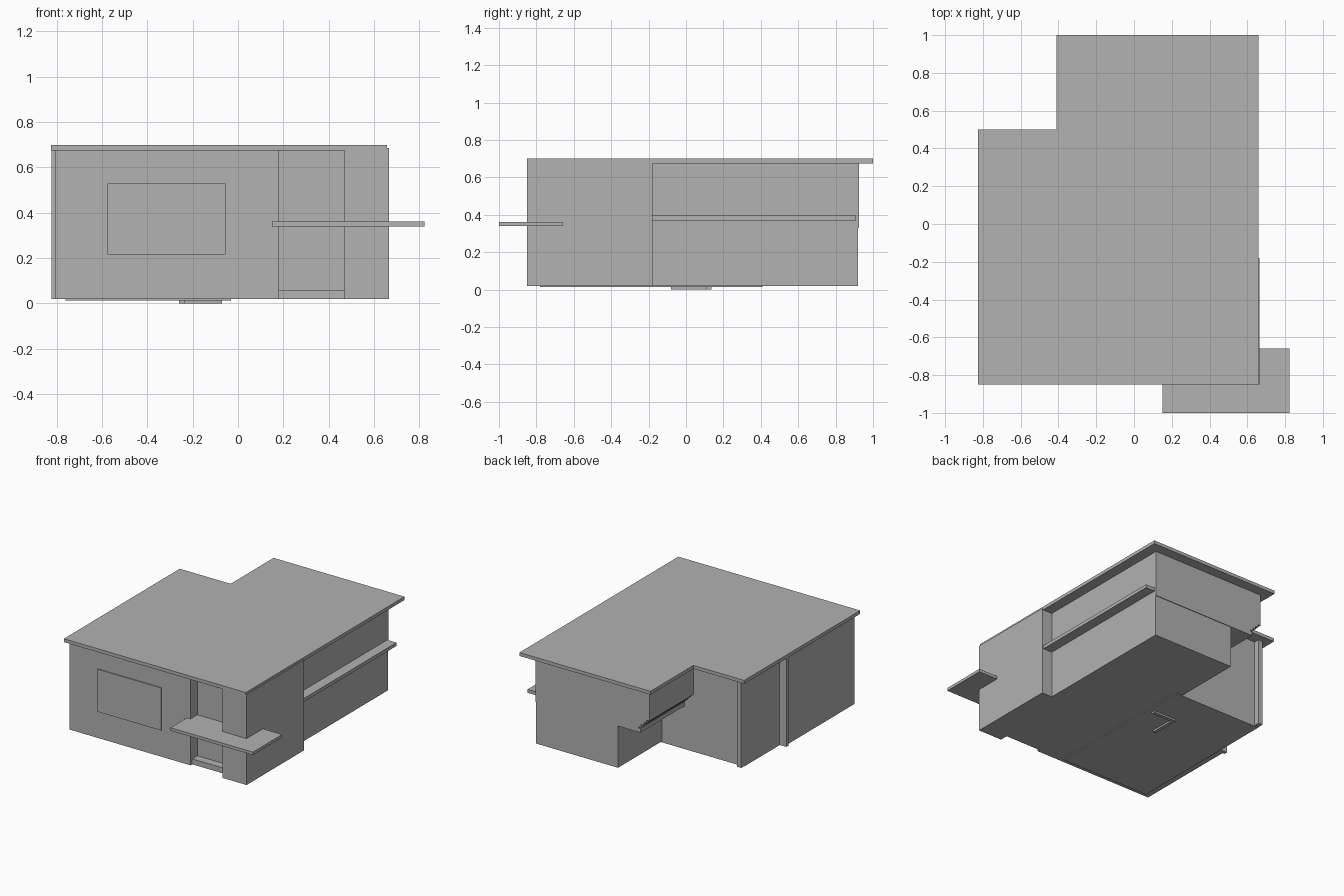
import bpy, bmesh
from mathutils import Vector

cube = bpy.data.objects.get("Cube")
if cube:
    bpy.data.objects.remove(cube, do_unlink=True)

grey = bpy.data.materials.new("plain_grey")
grey.use_nodes = True
GREY = (0.445, 0.445, 0.445, 1)
grey.diffuse_color = GREY
grey.node_tree.nodes["Principled BSDF"].inputs["Base Color"].default_value = GREY


def prism(name, outline, lo, hi, axis="z"):
    """Extrude an outline along z (xy outline) or along y (xz outline)."""
    bm = bmesh.new()
    pts = [(a, b, lo) if axis == "z" else (a, lo, b) for a, b in outline]
    face = bm.faces.new([bm.verts.new(p) for p in pts])
    new = bmesh.ops.extrude_face_region(bm, geom=[face])["geom"]
    move = Vector((0, 0, hi - lo)) if axis == "z" else Vector((0, hi - lo, 0))
    bmesh.ops.translate(bm, vec=move, verts=[v for v in new if isinstance(v, bmesh.types.BMVert)])
    bmesh.ops.recalc_face_normals(bm, faces=bm.faces)
    mesh = bpy.data.meshes.new(name)
    bm.to_mesh(mesh)
    bm.free()
    mesh.materials.append(grey)
    obj = bpy.data.objects.new(name, mesh)
    bpy.context.collection.objects.link(obj)
    return obj


def box(name, x0, x1, y0, y1, z0, z1):
    return prism(name, [(x0, y0), (x1, y0), (x1, y1), (x0, y1)], z0, z1)


# Walls: one footprint with the entrance niche, side recess and rear notch
prism("walls", [(0.6, -0.73), (0.6, -0.18), (0.58, -0.18), (0.58, 0.92), (-0.09, 0.92),
                (-0.09, 0.41), (-0.73, 0.41), (-0.73, 0.45), (-0.765, 0.45),
                (-0.765, -0.02), (-0.805, -0.02), (-0.805, -0.81),
                (0.18, -0.81), (0.18, -0.73)], 0.02, 0.68)
box("corner_block", 0.47, 0.665, -0.85, -0.18, 0.02, 0.685)
box("side_fin", -0.822, -0.7, -0.02, 0.005, 0.02, 0.68)

# Flat roof with a stepped rear corner
prism("roof", [(-0.825, -0.85), (0.658, -0.85), (0.658, 1.0), (-0.41, 1.0),
               (-0.41, 0.5), (-0.825, 0.5)], 0.675, 0.70)

# Upper rear storey overhanging the notch, with a stepped lower edge
edge = [(-0.26, 0.33), (-0.26, 0.37)]
STEPS = 4
for i in range(STEPS):
    z = 0.37 + i * 0.022
    x = -0.26 - (i + 1) * 0.09 / STEPS
    edge += [(x, z), (x, z + 0.022)]
prism("upper_overhang", [(0.58, 0.68), (0.58, 0.33)] + edge + [(-0.35, 0.68)],
      0.40, 0.925, axis="y")
box("overhang_ledge", -0.275, -0.09, 0.40, 0.925, 0.33, 0.36)

# Canopy around the front corner and ledge along the side recess
box("canopy", 0.15, 0.822, -1.0, -0.66, 0.34, 0.362)
box("side_ledge", 0.55, 0.655, -0.18, 0.91, 0.37, 0.395)

# Entrance step and shallow front panel
box("entrance_step", 0.18, 0.47, -0.79, -0.72, 0.02, 0.06)
box("front_panel", -0.576, -0.055, -0.818, -0.80, 0.217, 0.53)

# Floor slab and angled footing underneath
box("floor_slab", -0.76, -0.03, -0.78, 0.41, 0.013, 0.03)
prism("footing", [(-0.26, -0.08), (-0.235, -0.08), (-0.235, 0.11), (-0.07, 0.11),
                  (-0.07, 0.135), (-0.26, 0.135)], 0.0, 0.02)
